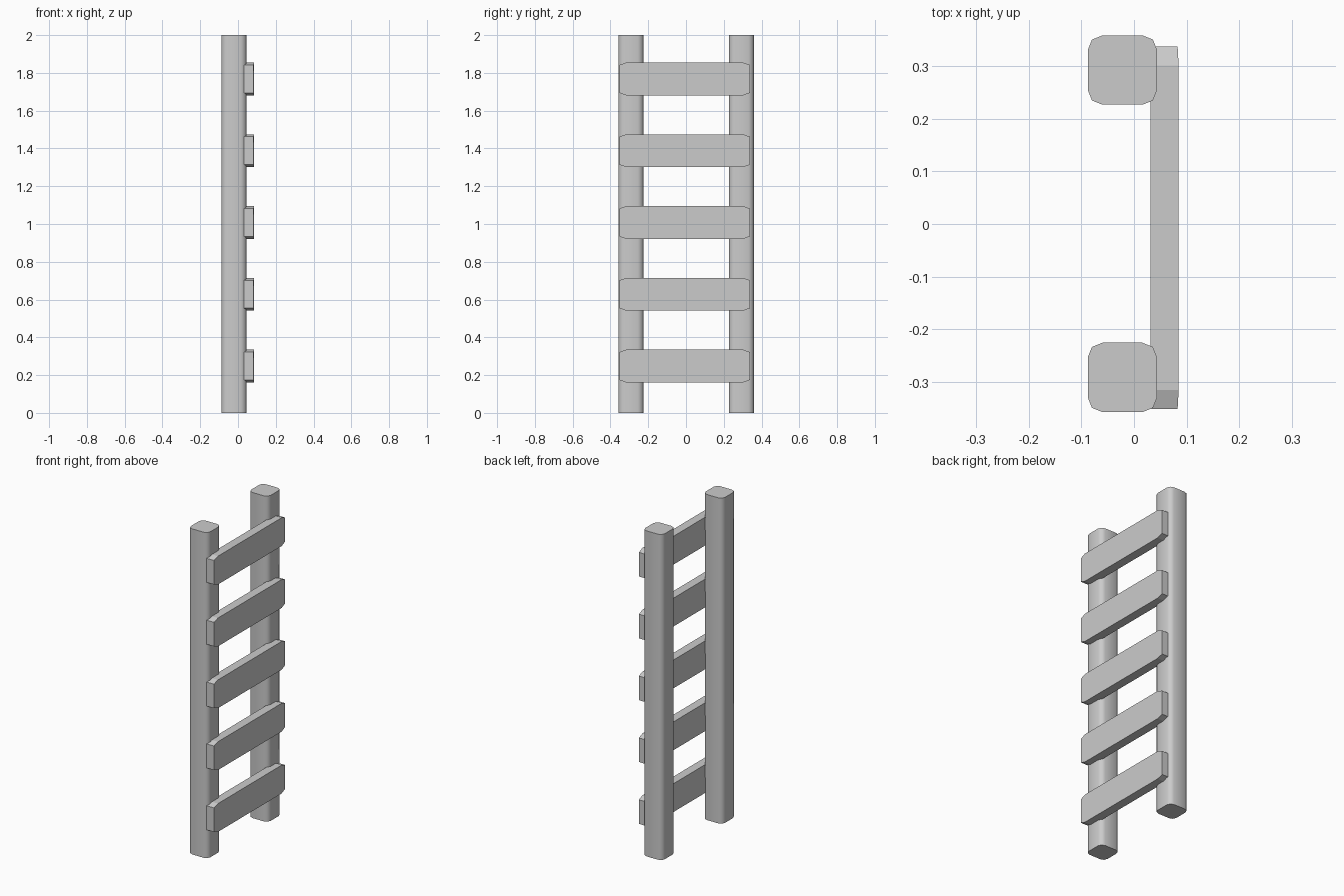
import bpy
import bmesh
from math import radians

cube = bpy.data.objects.get("Cube")
if cube:
    bpy.data.objects.remove(cube, do_unlink=True)

# Single plain grey
grey = bpy.data.materials.new("plain grey")
grey.use_nodes = True
colour = (0.6, 0.6, 0.6, 1)
grey.diffuse_color = colour
grey.node_tree.nodes["Principled BSDF"].inputs["Base Color"].default_value = colour


def prism(name, lower, upper, angle):
    """Join two matching outlines into a closed solid."""
    bm = bmesh.new()
    a = [bm.verts.new(p) for p in lower]
    b = [bm.verts.new(p) for p in upper]
    bm.faces.new(a)
    bm.faces.new(b)
    n = len(a)
    for i in range(n):
        j = (i + 1) % n
        bm.faces.new((a[i], a[j], b[j], b[i]))
    bmesh.ops.recalc_face_normals(bm, faces=bm.faces)
    mesh = bpy.data.meshes.new(name)
    bm.to_mesh(mesh)
    bm.free()
    mesh.materials.append(grey)
    obj = bpy.data.objects.new(name, mesh)
    bpy.context.collection.objects.link(obj)
    bpy.ops.object.select_all(action='DESELECT')
    obj.select_set(True)
    bpy.context.view_layer.objects.active = obj
    bpy.ops.object.shade_smooth_by_angle(angle=radians(angle))
    return obj


# Upright posts: squares with two-segment rounded corners
H, CUT, MID = 0.066, 0.028, 0.008
corner = [(H, H - CUT), (H - MID, H - MID), (H - CUT, H)]
outline = []
for turn in range(4):
    for x, y in corner:
        for _ in range(turn):
            x, y = -y, x
        outline.append((x, y))
for name, cy in (("front_post", -0.292), ("back_post", 0.293)):
    prism(name,
          [(x - 0.022, y + cy, 0) for x, y in outline],
          [(x - 0.022, y + cy, 2) for x, y in outline], 50)

# Rungs: flat boards with clipped ends, slightly thinner at the tips
Y0, Y1, HZ = -0.352, 0.338, 0.087
side = [(Y0, -HZ + 0.013), (Y0 + 0.036, -HZ), (Y1 - 0.036, -HZ), (Y1, -HZ + 0.013),
        (Y1, HZ - 0.013), (Y1 - 0.036, HZ), (Y0 + 0.036, HZ), (Y0, HZ - 0.013)]
for i in range(5):
    cz = 0.248 + 0.38 * i
    inner, outer = [], []
    for y, z in side:
        tip = 0.002 if y in (Y0, Y1) else 0
        inner.append((0.031 + tip, y, cz + z))
        outer.append((0.085 - tip, y, cz + z))
    prism(f"rung_{i + 1}", inner, outer, 15)
